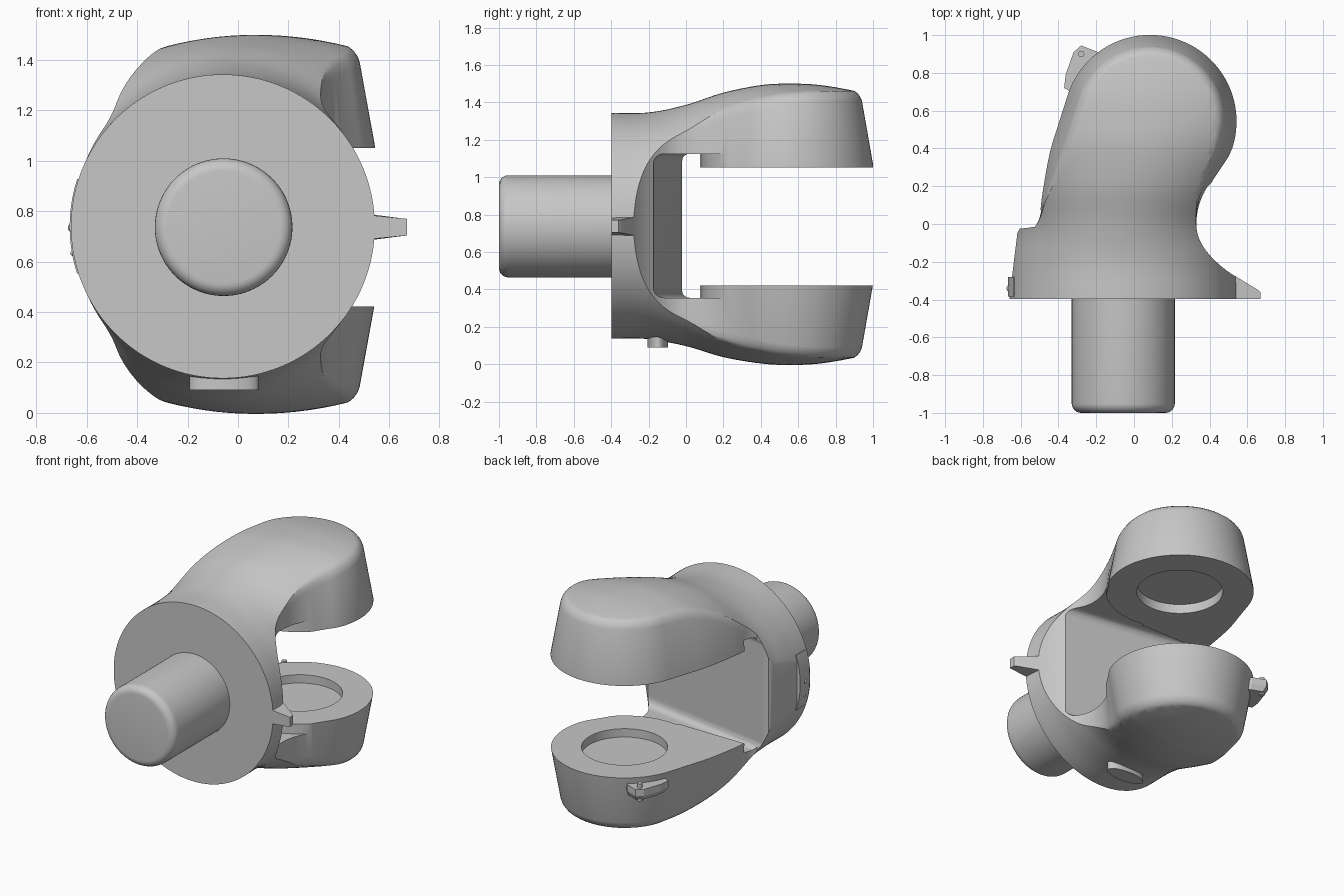
import bpy, bmesh
from math import sin, cos, pi, radians, sqrt
from mathutils import Vector, Matrix

cube = bpy.data.objects.get("Cube")
if cube:
    bpy.data.objects.remove(cube)

grey = bpy.data.materials.new("cast_grey")
grey.use_nodes = True
colour = (0.57, 0.57, 0.57, 1)
grey.diffuse_color = colour
grey.node_tree.nodes["Principled BSDF"].inputs["Base Color"].default_value = colour

CX, CZ = -0.06, 0.74      # axis of the flange and shaft
EYE = Vector((0.085, 0.543))  # centre of the arm ends
EYE_R = 0.458
GAP = 0.315               # half distance between the arms


def finish(name, bm):
    bmesh.ops.recalc_face_normals(bm, faces=bm.faces)
    mesh = bpy.data.meshes.new(name)
    bm.to_mesh(mesh)
    bm.free()
    mesh.materials.append(grey)
    obj = bpy.data.objects.new(name, mesh)
    bpy.context.collection.objects.link(obj)
    return obj


def loft(name, rings):
    bm = bmesh.new()
    loops = [[bm.verts.new(p) for p in ring] for ring in rings]
    for a, b in zip(loops, loops[1:]):
        for i in range(len(a)):
            j = (i + 1) % len(a)
            bm.faces.new((a[i], a[j], b[j], b[i]))
    bm.faces.new(loops[0][::-1])
    bm.faces.new(loops[-1])
    return finish(name, bm)


def prism(name, pts, z0, z1):
    return loft(name, [[(x, y, z) for x, y in pts] for z in (z0, z1)])


def circle(c, r, n=96, ry=None):
    return [(c[0] + r * cos(2 * pi * i / n), c[1] + (ry or r) * sin(2 * pi * i / n))
            for i in range(n)]


def spline(keys, steps):
    pts = [Vector(k) for k in keys]
    pts = [2 * pts[0] - pts[1]] + pts + [2 * pts[-1] - pts[-2]]
    out = []
    for a, b, c, d in zip(pts, pts[1:], pts[2:], pts[3:]):
        for i in range(steps):
            t = i / steps
            out.append(0.5 * (2 * b + (c - a) * t + (2 * a - 5 * b + 4 * c - d) * t * t
                              + (3 * b - a - 3 * c + d) * t ** 3))
    return out + [pts[-2]]


def boolean(obj, cutter, op):
    mod = obj.modifiers.new(op, "BOOLEAN")
    mod.operation, mod.solver, mod.object = op, "EXACT", cutter
    bpy.context.view_layer.objects.active = obj
    bpy.ops.object.modifier_apply(modifier=mod.name)
    bpy.data.objects.remove(cutter)


def smooth(obj, angle=32):
    bpy.ops.object.select_all(action="DESELECT")
    obj.select_set(True)
    bpy.context.view_layer.objects.active = obj
    bpy.ops.object.shade_smooth_by_angle(angle=radians(angle))


# Envelope: round flange at the front swelling into broad crowned arms
# each key is y, half height, half width, centre x
keys = [(-0.397, 0.603, 0.603, CX), (-0.2, 0.606, 0.6, CX), (0, 0.645, 0.61, -0.05),
        (0.2, 0.707, 0.74, -0.01), (0.4, 0.744, 0.92, 0.04), (0.55, 0.752, 1.03, 0.07),
        (0.72, 0.744, 1.08, 0.08), (0.93, 0.706, 1.1, 0.08), (1.1, 0.65, 1.1, 0.08)]
sections = spline([k[:3] for k in keys], 8)
centres = [v.y for v in spline([(k[0], k[3], 0) for k in keys], 8)]


def lift(y):
    return CZ + 0.008 * min(1, max(0, (y + 0.1) / 0.5))


def crown(x, y):
    i = min(max(sum(s.x <= y for s in sections), 1), len(sections) - 1)
    a, b = sections[i - 1], sections[i]
    t = min(1, max(0, (y - a.x) / (b.x - a.x)))
    s = a.lerp(b, t)
    u = (x - centres[i - 1] - t * (centres[i] - centres[i - 1])) / s.z
    return max(0.38, s.y * sqrt(max(0, 1 - u * u)))


yoke = loft("yoke", [[(x, s.x, z) for x, z in circle((c, lift(s.x)), s.z, 128, s.y)]
                     for s, c in zip(sections, centres)])

# Plan outline: flange, hollow right side, round arm end, straight left side
right = spline([(0.75, -0.4), (0.54, -0.28), (0.43, -0.195), (0.355, -0.1), (0.33, 0),
                (0.355, 0.12), (0.42, 0.235), (0.5, 0.355)], 5)
arc = [EYE + EYE_R * Vector((cos(radians(a)), sin(radians(a)))) for a in range(-18, 166, 4)]
left = spline([(-0.39, 0.56), (-0.445, 0.38), (-0.485, 0.16), (-0.5, 0.04), (-0.525, -0.015)], 4)
outline = [Vector((0.75, -0.6))] + right + arc + left
outline += [Vector((-0.605, -0.025)), Vector((-0.617, -0.045)), Vector((-0.685, -0.6))]


def inset(dist):
    # the draft fades out towards the flange
    ring = []
    for i, p in enumerate(outline):
        a, b = outline[i - 1], outline[(i + 1) % len(outline)]
        t = (b - a).normalized()
        f = min(1, max(0, (p.y + 0.03) / 0.5))
        f = f * f * (3 - 2 * f)
        ring.append(p + Vector((-t.y, t.x)) * dist * f)
    return ring


# Drafted walls with a rounded rim that follows the crown
levels = [(0.045, 0.06), (0.026, 0.068), (0.01, 0.082), (0, 0.1), (-0.01, 0.13)]
half = [[(p.x, p.y, GAP) for p in inset(0)]]
for drop, dist in levels:
    half.append([(p.x, p.y, crown(p.x, p.y) - drop) for p in inset(dist)])
half.append([(p.x, p.y, 0.95) for p in inset(0.13)])
rings = [[(x, y, lift(y) - h) for x, y, h in r] for r in reversed(half)]
rings += [[(x, y, lift(y) + h) for x, y, h in r] for r in half]
boolean(yoke, loft("plan_cutter", rings), "INTERSECT")

# Throat with rounded corners and a slanted web, relieved beside the arm ends
throat = [(-0.8, 0.015), (0.8, -0.235), (0.8, 0.26), (0.15, 0.26), (0, 0.075), (-0.8, 0.075)]
recess = prism("recess_cutter", throat, CZ - 0.385, CZ + 0.385)
bm = bmesh.new()
bm.from_mesh(recess.data)
corners = [e for e in bm.edges if all(v.co.y < 0.02 for v in e.verts)
           and abs(e.verts[0].co.z - e.verts[1].co.z) < 0.01]
bmesh.ops.bevel(bm, geom=corners, offset=0.05, segments=6, profile=0.5, affect="EDGES")
bm.to_mesh(recess.data)
bm.free()
for s in (-1, 1):
    pad = prism("pad", circle(EYE, EYE_R + 0.002), CZ + s * 0.3, CZ + s * 0.6)
    boolean(recess, pad, "DIFFERENCE")
boolean(yoke, recess, "DIFFERENCE")
box = [(-1, 0.05), (1, 0.05), (1, 1.3), (-1, 1.3)]
boolean(yoke, prism("gap_cutter", box, CZ - 0.003 - GAP, CZ - 0.003 + GAP), "DIFFERENCE")

# Shallow round seats in both arm faces
boolean(yoke, prism("seat_cutter", circle(EYE, 0.267), CZ - GAP - 0.06, CZ + GAP + 0.06),
        "DIFFERENCE")
smooth(yoke)

# Shaft with rounded end
R, F = 0.273, 0.05
profile = [(-0.36, R)]
profile += [(-1 + F - F * sin(a), R - F + F * cos(a)) for a in [i * pi / 12 for i in range(7)]]
smooth(loft("shaft", [[(x, y, z) for x, z in circle((-0.057, 0.737), r)] for y, r in profile]))

# Pointer on the left rim of the flange
pointer = [(0.45, -0.397, 0.055), (0.67, -0.397, 0.033), (0.67, -0.36, 0.033),
           (0.65, -0.345, 0.035), (0.535, -0.275, 0.05), (0.45, -0.27, 0.055)]
loft("pointer", [[(x, y, CZ - 0.003 + s * h) for x, y, h in pointer] for s in (-1, 1)])

# Thin raised plate on the right rim with two small studs
angles = [radians(162 + i * 3) for i in range(13)]
band = [(CX + r * cos(a), CZ + r * sin(a)) for r, seq in
        ((0.57, angles), (0.608, angles[::-1])) for a in seq]
smooth(loft("rim_plate", [[(x, y, z) for x, z in band] for y in (-0.385, -0.28)]))
for z, r in ((0.735, 0.02), (0.633, 0.01)):
    bm = bmesh.new()
    bmesh.ops.create_uvsphere(bm, u_segments=16, v_segments=10, radius=r,
                              matrix=Matrix.Translation((-0.655, -0.34, z)))
    smooth(finish("rim_stud", bm), 60)

# Oval foot under the flange
smooth(prism("oval_foot", circle((-0.055, -0.15), 0.137, 48, 0.055), 0.09, 0.2))

# Latch with pin on the lower arm, narrower at its underside
latch = [(-0.37, 0.72), (-0.362, 0.79), (-0.32, 0.91), (-0.28, 0.945), (-0.19, 0.91),
         (-0.1, 0.8), (-0.25, 0.65)]
hub = Vector((-0.2, 0.8))
loft("latch", [[(*hub.lerp(Vector(p), k), z) for p in latch]
               for z, k in ((0.3, 0.85), (0.335, 1), (0.38, 1))])
smooth(prism("latch_pin", circle((-0.28, 0.9), 0.017, 20), 0.29, 0.41))
